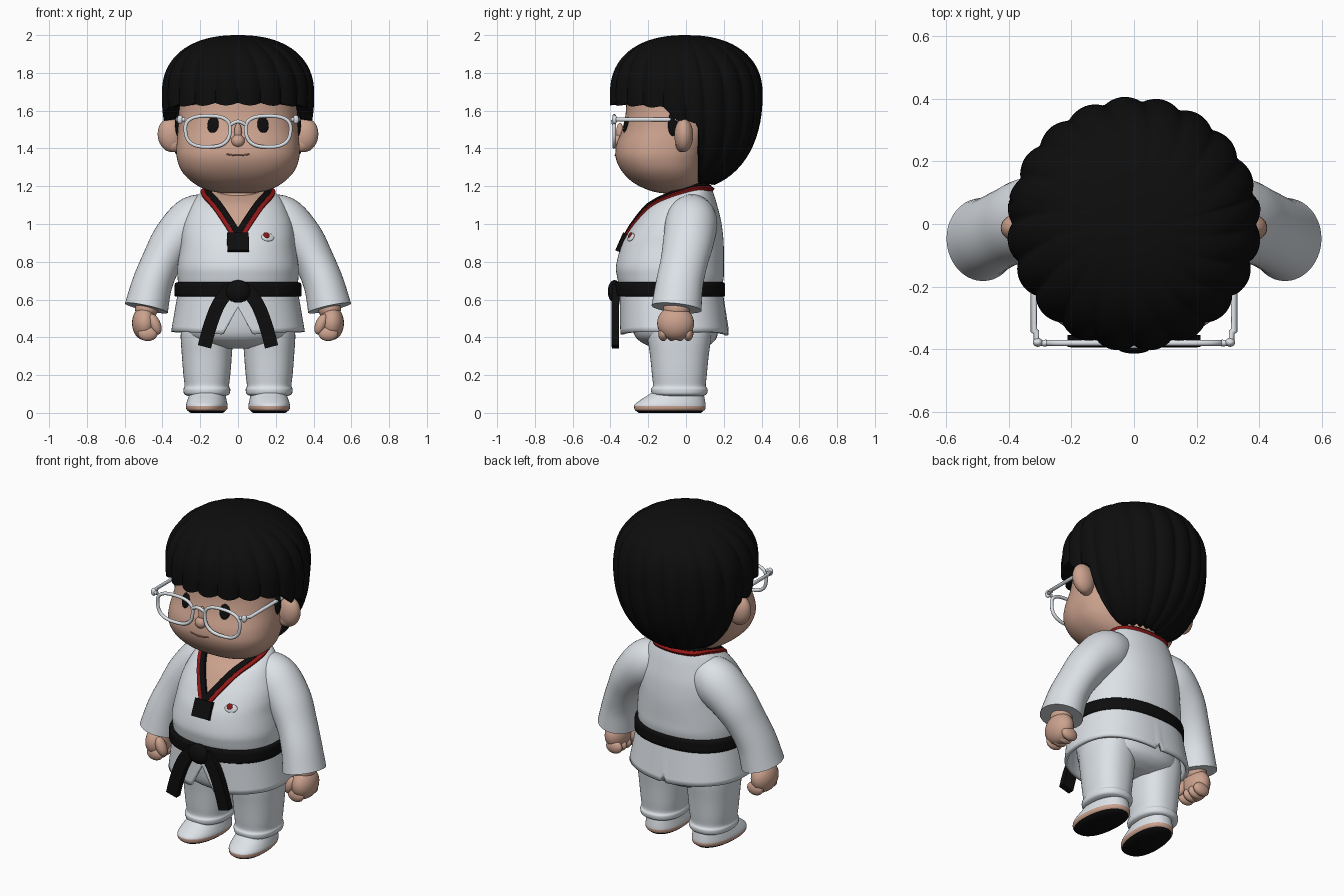
import bpy, bmesh
from math import sin, cos, pi, acos, radians
from mathutils import Vector, Matrix
from mathutils.bvhtree import BVHTree

if "Cube" in bpy.data.objects:
    bpy.data.objects.remove(bpy.data.objects["Cube"])


def material(name, r, g, b):
    m = bpy.data.materials.new(name)
    m.use_nodes = True
    m.diffuse_color = (r, g, b, 1)
    bsdf = m.node_tree.nodes["Principled BSDF"]
    bsdf.inputs["Base Color"].default_value = (r, g, b, 1)
    bsdf.inputs["Roughness"].default_value = 0.8
    return m


WHITE = material("cloth white", 0.72, 0.76, 0.80)
SKIN = material("skin", 0.60, 0.36, 0.27)
BLACK = material("black", 0.004, 0.004, 0.004)
RED = material("dark red", 0.28, 0.008, 0.008)
LIP = material("mouth brown", 0.33, 0.15, 0.11)


def finish(name, bm, mats, rule=None, angle=50):
    """Turn a bmesh into a smooth object; rule picks the material by face centre."""
    bmesh.ops.recalc_face_normals(bm, faces=bm.faces)
    for f in bm.faces:
        f.material_index = rule(f.calc_center_median()) if rule else 0
    me = bpy.data.meshes.new(name)
    bm.to_mesh(me)
    bm.free()
    for m in mats:
        me.materials.append(m)
    me.shade_smooth()
    me.set_sharp_from_angle(angle=radians(angle))
    ob = bpy.data.objects.new(name, me)
    bpy.context.collection.objects.link(ob)
    return ob


def bridge(name, rings, mats, rule=None, caps=True, angle=50):
    bm = bmesh.new()
    vs = [[bm.verts.new(p) for p in ring] for ring in rings]
    n = len(vs[0])
    for a, b in zip(vs, vs[1:]):
        for i in range(n):
            bm.faces.new((a[i], a[(i + 1) % n], b[(i + 1) % n], b[i]))
    if caps:
        bm.faces.new(vs[0])
        bm.faces.new(vs[-1])
    return finish(name, bm, mats, rule, angle)


def smooth(rows, k=5):
    """Catmull-Rom resampling of a list of tuples."""
    rows = [Vector(r) for r in rows]
    out = []
    for i in range(len(rows) - 1):
        p0, p1, p2 = rows[max(i - 1, 0)], rows[i], rows[i + 1]
        p3 = rows[min(i + 2, len(rows) - 1)]
        for j in range(k):
            t = j / k
            out.append(0.5 * (2 * p1 + (p2 - p0) * t + (2 * p0 - 5 * p1 + 4 * p2 - p3) * t ** 2
                              + (3 * p1 - p0 - 3 * p2 + p3) * t ** 3))
    return out + [rows[-1]]


def power(v, n):
    return (1 if v > 0 else -1) * abs(v) ** (2 / n)


def oval(z, rx, front, back, cx=0, n=2, seg=64):
    cy, ry = (front + back) / 2, (back - front) / 2
    return [Vector((cx + rx * power(cos(2 * pi * i / seg), n),
                    cy + ry * power(sin(2 * pi * i / seg), n), z)) for i in range(seg)]


def loft(name, rows, mats, rule=None, cx=0, n=2, seg=64, k=5):
    """Rows are (height, half width, front y, back y)."""
    return bridge(name, [oval(*r, cx, n, seg) for r in smooth(rows, k)], mats, rule)


def ball(name, loc, radii, mat, rot=None):
    bm = bmesh.new()
    m = Matrix.Translation(loc) @ (rot or Matrix()) @ Matrix.Diagonal((*radii, 1))
    bmesh.ops.create_uvsphere(bm, u_segments=28, v_segments=16, radius=1, matrix=m)
    return finish(name, bm, [mat])


def tube(name, pts, radius, mat, cyclic=False):
    cu = bpy.data.curves.new(name, "CURVE")
    cu.dimensions = "3D"
    cu.bevel_depth, cu.bevel_resolution, cu.use_fill_caps = radius, 3, True
    sp = cu.splines.new("POLY")
    sp.points.add(len(pts) - 1)
    for p, q in zip(sp.points, pts):
        p.co = (*q, 1)
    sp.use_cyclic_u = cyclic
    cu.materials.append(mat)
    ob = bpy.data.objects.new(name, cu)
    bpy.context.collection.objects.link(ob)
    bpy.ops.object.select_all(action="DESELECT")
    ob.select_set(True)
    bpy.context.view_layer.objects.active = ob
    bpy.ops.object.convert(target="MESH")
    ob.data.shade_smooth()


def surface(ob):
    return BVHTree.FromPolygons([v.co for v in ob.data.vertices],
                                [p.vertices for p in ob.data.polygons])


def strap(name, pts, normals, lo, hi, lift, mat):
    """Flat band along a path, spanning lo..hi sideways."""
    rings = []
    for i, (p, n) in enumerate(zip(pts, normals)):
        t = (pts[min(i + 1, len(pts) - 1)] - pts[max(i - 1, 0)]).normalized()
        s = n.cross(t).normalized()
        rings.append([p + s * lo - n * .02, p + s * lo + n * lift,
                      p + s * hi + n * lift, p + s * hi - n * .02])
    bridge(name, rings, [mat], angle=40)


# Jacket body, bare skin inside the neck opening
jacket = loft("jacket", [
    (.60, .315, -.35, .195), (.655, .315, -.35, .19), (.72, .32, -.365, .2), (.78, .32, -.37, .2),
    (.88, .305, -.345, .2), (.95, .3, -.31, .195), (1.02, .285, -.265, .185), (1.1, .25, -.2, .165),
    (1.15, .215, -.12, .15), (1.185, .17, -.03, .135), (1.2, .12, 0, .11)],
    [WHITE, SKIN], lambda c: int(c.y < .05 and c.z > .93 + abs(c.x) * 1.42), n=2.2, seg=128, k=6)
cloth = surface(jacket)

# Jacket skirt with a front gap and a small back slit in the hem
skirt = []
for j in range(9):
    t = j / 8
    ring = oval(0, .318 + .036 * t, -.352 + .002 * t, .195 + .03 * t, 0, 2.4, 192)
    for p in ring:
        gap = max(0, .15 - 1.9 * abs(p.x)) if p.y < 0 else max(0, .04 - 2.5 * abs(p.x))
        hem = .41 + .02 * min(1, abs(p.x) / .3) + gap
        p.z = .64 + (hem - .64) * t
    skirt.append(ring)
ob = bridge("jacket_skirt", skirt, [WHITE], caps=False)
mod = ob.modifiers.new("thickness", "SOLIDIFY")
mod.thickness, mod.offset = .02, -1

# Trousers, shoes
loft("trouser_hips", [(.34, .1, -.15, .08), (.37, .22, -.23, .14), (.43, .29, -.28, .17),
                      (.6, .29, -.3, .17)], [WHITE], n=2.3)
for s, side in ((1, "left"), (-1, "right")):
    loft(side + "_trouser_leg", [
        (.09, .1, -.16, .09), (.1, .12, -.18, .11), (.125, .124, -.185, .115), (.145, .118, -.175, .105),
        (.2, .124, -.18, .11), (.3, .132, -.19, .12), (.42, .138, -.205, .135), (.5, .12, -.2, .13)],
        [WHITE], cx=s * .165, n=2.3, seg=48)
    shoe = loft(side + "_shoe", [
        (0, .085, -.25, .08), (.012, .1, -.268, .095), (.024, .108, -.275, .104), (.045, .108, -.272, .104),
        (.07, .102, -.24, .1), (.095, .095, -.2, .095), (.12, .092, -.165, .09), (.15, .08, -.13, .08)],
        [WHITE, SKIN, BLACK], lambda c: 2 if c.z < .014 else int(c.z < .036), n=2.2, seg=48, k=6)
    turn = Matrix.Translation((s * .158, 0, 0)) @ Matrix.Rotation(s * radians(5), 4, "Z")
    shoe.data.transform(turn)

    # Sleeve: oval sections square to the arm path (x, y, z, radius, depth radius)
    path = smooth([(.1, .03, 1.07, .09, .09), (.22, .03, 1.02, .135, .135), (.33, .015, .92, .122, .135),
                   (.405, -.01, .8, .106, .125), (.455, -.035, .68, .107, .125), (.485, -.05, .555, .116, .133)])
    rings = []
    for i, p in enumerate(path):
        t = (path[min(i + 1, len(path) - 1)] - path[max(i - 1, 0)]).to_3d().normalized()
        u = Vector((0, 1, 0)).cross(t).normalized()
        w = t.cross(u)
        c = Vector(p[:3])
        ring = [c + u * p[3] * cos(a * pi / 20) + w * p[4] * sin(a * pi / 20) for a in range(40)]
        rings.append([Vector((s * q.x, q.y, q.z)) for q in ring])
    bridge(side + "_sleeve", rings, [WHITE])

    # Hand with curled fingers and thumb
    ball(side + "_palm", (s * .495, -.055, .475), (.066, .098, .09), SKIN)
    ball(side + "_wrist", (s * .485, -.05, .55), (.06, .07, .06), SKIN)
    for i in range(4):
        ball(f"{side}_finger_{i + 1}", (s * .478, -.12 + .044 * i, .42), (.052, .027, .04), SKIN)
    ball(side + "_thumb", (s * .44, -.115, .47), (.03, .033, .058), SKIN, Matrix.Rotation(s * .4, 4, "Y"))

# Collar: black inner band, red outer band
half = [(0, -.335, .92), (.05, -.285, 1.0), (.112, -.2, 1.09), (.165, -.1, 1.155), (.175, 0, 1.185),
        (.13, .1, 1.195), (0, .13, 1.195)]
line = smooth(half + [(-x, y, z) for x, y, z in half[-2::-1]], 6)
hits = [cloth.find_nearest(p) for p in line]
spots, norms = [h[0] for h in hits], [h[1] for h in hits]
strap("collar_black", spots, norms, 0, .032, .014, BLACK)
strap("collar_red", spots, norms, -.022, 0, .011, RED)

# Collar overlap and chest badge
hit, nor, _, _ = cloth.ray_cast(Vector((0, -1, .9)), Vector((0, 1, 0)))
up = Vector((0, -.25, .97)).cross(nor).cross(nor).normalized()
strap("collar_overlap", [hit + up * d for d in (-.052, 0, .05)], [nor] * 3, -.057, .057, .018, BLACK)
hit, nor, _, _ = cloth.ray_cast(Vector((.157, -1, .93)), Vector((0, 1, 0)))
facing = nor.to_track_quat("Z", "Y").to_matrix().to_4x4()
ball("badge_plate", hit, (.036, .024, .008), WHITE, facing)
ball("badge_dot", hit + nor * .005 + Vector((-.008, 0, .008)), (.017, .017, .007), RED, facing)

# Belt, knot and hanging ends
loft("belt", [(.615, .325, -.36, .195), (.62, .336, -.374, .206), (.655, .336, -.376, .206),
              (.685, .334, -.376, .206), (.692, .32, -.365, .195)], [BLACK], n=2.3, seg=96, k=2)
ball("belt_knot", (0, -.378, .643), (.068, .036, .06), BLACK)
for s, side in ((1, "left"), (-1, "right")):
    pts = smooth([(s * .04, -.37, .66), (s * .1, -.375, .58), (s * .145, -.376, .47), (s * .178, -.375, .35)])
    strap(side + "_belt_end", pts, [Vector((0, -1, 0))] * len(pts), -.036, .036, .018, BLACK)

# Head and neck
loft("neck", [(1.05, .13, -.14, .1), (1.15, .13, -.12, .12), (1.3, .13, -.1, .13)], [SKIN])
head = loft("head", [
    (1.165, .09, -.14, .0), (1.18, .165, -.2, .05), (1.22, .24, -.28, .08), (1.28, .298, -.34, .1),
    (1.35, .324, -.372, .12), (1.42, .325, -.368, .15), (1.5, .318, -.338, .2), (1.58, .314, -.32, .24),
    (1.68, .3, -.31, .25), (1.8, .25, -.26, .22), (1.9, .1, -.1, .1)], [SKIN], n=2.4, seg=96)
face = surface(head)


def on_face(x, z):
    return face.ray_cast(Vector((x, -1, z)), Vector((0, 1, 0)))[:2]


p, _ = on_face(0, 1.44)
ball("nose", p + Vector((0, .004, 0)), (.036, .032, .034), SKIN)
ball("nose_bridge", p + Vector((0, .012, .045)), (.02, .02, .05), SKIN)
tube("mouth", [on_face(x / 100, 1.363 + x * x * 2e-4)[0] for x in range(-6, 7)], .004, LIP)

# Eyes, ears, sideburns, spectacles
for s, side in ((1, "left"), (-1, "right")):
    p, nor = on_face(s * .132, 1.525)
    ball(side + "_eye", p, (.031, .045, .009), BLACK, nor.to_track_quat("Z", "Y").to_matrix().to_4x4())
    ball(side + "_ear", (s * .355, -.012, 1.47), (.07, .05, .09), SKIN, Matrix.Rotation(s * .15, 4, "Y"))
    ball(side + "_ear_lobe", (s * .335, -.02, 1.425), (.05, .035, .045), SKIN)
    ball(side + "_sideburn", (s * .318, -.07, 1.53), (.015, .026, .065), BLACK)
    rim = []
    for i in range(48):
        a = 2 * pi * i / 48
        v = power(sin(a), 2.7)
        rim.append((s * (.16 + (.118 + .008 * v) * power(cos(a), 2.7)), -.38, 1.49 + .082 * v))
    tube(side + "_rim", rim, .01, WHITE, True)
    tube(side + "_temple", [(s * x, y, 1.553) for x, y in
                            ((.28, -.38), (.312, -.38), (.312, -.345), (.32, -.34), (.32, -.02))], .011, WHITE)
    ball(side + "_hinge", (s * .307, -.378, 1.553), (.016, .014, .023), WHITE)
tube("spectacle_bridge", smooth([(-.042, -.38, 1.525), (0, -.388, 1.543), (.042, -.38, 1.525)]), .01, WHITE)


# Bowl-cut hair: ribbed dome whose lower edge depends on direction
def hair_edge(s):
    stops = [(-1.1, 1.63), (-.35, 1.615), (-.2, 1.58), (-.12, 1.545), (.15, 1.53), (.21, 1.215), (1.1, 1.205)]
    for (a, za), (b, zb) in zip(stops, stops[1:]):
        if s <= b:
            return za + (zb - za) * (s - a) / (b - a)


SEG, ROWS = 240, 32
rings = []
for j in range(1, ROWS + 1):
    t = j / ROWS
    ring = []
    for i in range(SEG):
        a = 2 * pi * i / SEG
        rib = abs(sin(10 * (a + .35 * (1 - t) ** 2))) ** .7
        edge = hair_edge(sin(a)) + .014 * (1 - abs(sin(10 * a)))
        end = pi - acos(min(1, ((1.68 - edge) / .5) ** 1.1))
        phi = end * t
        c, low = cos(phi), phi > pi / 2
        n = 2.2 if low else 2.3
        r = .407 * sin(phi) ** (2 / n) * (1 - .05 * (1 - rib) * min(1, 2 * t))
        z = 1.68 + (-.5 if low else .32) * abs(c) ** (2 / n)
        y = r * sin(a)
        if z < 1.53 and sin(a) > .15:
            y = max(y, .07)
        ring.append(Vector((r * cos(a), y, z)))
    rings.append(ring)
rings.append([Vector((p.x * .72, p.y * .72 + .01, p.z + .015)) for p in rings[-1]])
bridge("hair", rings, [BLACK], angle=60)
